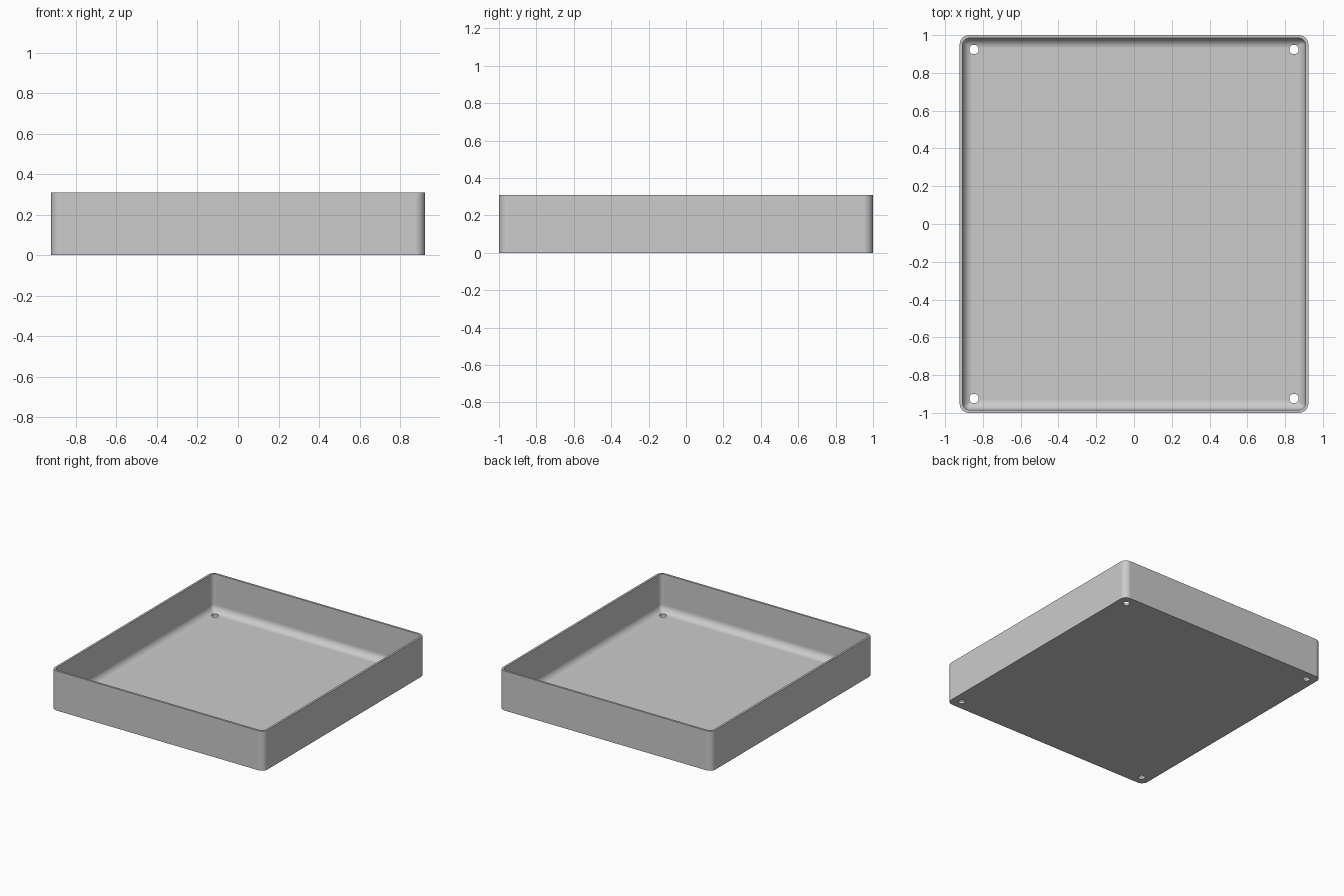
import bpy, bmesh, math

cube = bpy.data.objects.get("Cube")
if cube:
    bpy.data.objects.remove(cube, do_unlink=True)

HALF_X, HALF_Y, HEIGHT = 0.923, 1.0, 0.31
WALL, FLOOR = 0.016, 0.016
CORNER, FILLET = 0.05, 0.055
HOLE_X, HOLE_Y, HOLE_R = 0.847, 0.924, 0.025
CORNER_STEPS, FILLET_STEPS = 10, 8

grey = bpy.data.materials.new("Plain grey")
grey.use_nodes = True
colour = (0.6, 0.6, 0.6, 1)
grey.diffuse_color = colour
grey.node_tree.nodes["Principled BSDF"].inputs["Base Color"].default_value = colour


def rounded_ring(bm, inset, z):
    """Rounded rectangle of vertices, shrunk evenly by inset."""
    r = max(CORNER - inset, 0.006)
    cx, cy = HALF_X - inset - r, HALF_Y - inset - r
    ring = []
    for q, (sx, sy) in enumerate([(1, 1), (-1, 1), (-1, -1), (1, -1)]):
        for i in range(CORNER_STEPS + 1):
            a = (q + i / CORNER_STEPS) * math.pi / 2
            ring.append(bm.verts.new((sx * cx + r * math.cos(a),
                                      sy * cy + r * math.sin(a), z)))
    return ring


# Tray section: outer wall, rim, inner wall, then the fillet down to the floor
profile = [(0, 0), (0, HEIGHT), (WALL, HEIGHT)]
for i in range(FILLET_STEPS + 1):
    a = i / FILLET_STEPS * math.pi / 2
    profile.append((WALL + FILLET * (1 - math.cos(a)),
                    FLOOR + FILLET * (1 - math.sin(a))))

bm = bmesh.new()
rings = [rounded_ring(bm, inset, z) for inset, z in profile]
for low, high in zip(rings, rings[1:]):
    for i in range(len(low)):
        j = (i + 1) % len(low)
        bm.faces.new((low[i], low[j], high[j], high[i]))
bm.faces.new(rings[0][::-1])
bm.faces.new(rings[-1])
bmesh.ops.recalc_face_normals(bm, faces=bm.faces)
mesh = bpy.data.meshes.new("tray")
bm.to_mesh(mesh)
bm.free()
mesh.materials.append(grey)
tray = bpy.data.objects.new("tray", mesh)
bpy.context.collection.objects.link(tray)

# Screw holes through the floor corners
bm = bmesh.new()
for sx in (-1, 1):
    for sy in (-1, 1):
        made = bmesh.ops.create_cone(bm, cap_ends=True, segments=32, radius1=HOLE_R,
                                     radius2=HOLE_R, depth=0.3)
        bmesh.ops.translate(bm, verts=made["verts"], vec=(sx * HOLE_X, sy * HOLE_Y, 0))
cut_mesh = bpy.data.meshes.new("hole_cutter")
bm.to_mesh(cut_mesh)
bm.free()
cut_mesh.materials.append(grey)
cutter = bpy.data.objects.new("hole_cutter", cut_mesh)
bpy.context.collection.objects.link(cutter)

holes = tray.modifiers.new("Holes", "BOOLEAN")
holes.operation = "DIFFERENCE"
holes.solver = "EXACT"
holes.object = cutter

bpy.ops.object.select_all(action="DESELECT")
tray.select_set(True)
bpy.context.view_layer.objects.active = tray
bpy.ops.object.modifier_apply(modifier="Holes")
bpy.data.objects.remove(cutter, do_unlink=True)

# Smooth rounded surfaces with crisp rim and hole edges
bpy.ops.object.shade_smooth_by_angle(angle=math.radians(30))
weighted = tray.modifiers.new("Weighted normals", "WEIGHTED_NORMAL")
weighted.keep_sharp = True
